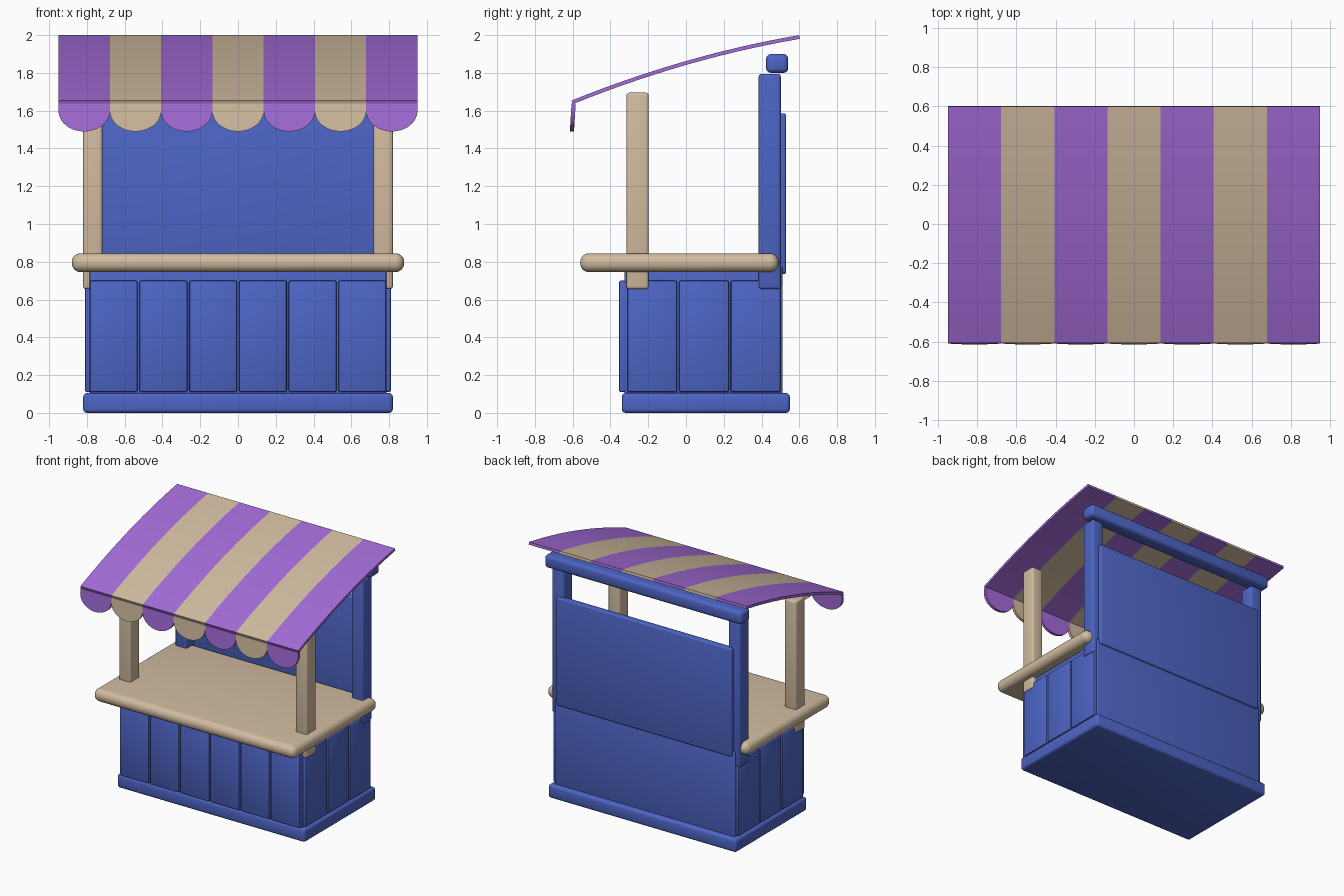
import bpy, bmesh, math
from mathutils import Vector

if "Cube" in bpy.data.objects:
    bpy.data.objects.remove(bpy.data.objects["Cube"], do_unlink=True)


def material(name, rgb):
    m = bpy.data.materials.new(name)
    m.use_nodes = True
    m.diffuse_color = (*rgb, 1)
    node = next(n for n in m.node_tree.nodes if n.type == 'BSDF_PRINCIPLED')
    node.inputs["Base Color"].default_value = (*rgb, 1)
    return m


BLUE = material("blue_paint", (0.075, 0.13, 0.56))
WOOD = material("tan_wood", (0.64, 0.50, 0.35))
PURPLE = material("purple_cloth", (0.37, 0.15, 0.69))


def finish(name, bm, mat):
    bmesh.ops.recalc_face_normals(bm, faces=bm.faces)
    mesh = bpy.data.meshes.new(name)
    bm.to_mesh(mesh)
    bm.free()
    mesh.materials.append(mat)
    obj = bpy.data.objects.new(name, mesh)
    bpy.context.collection.objects.link(obj)
    bpy.ops.object.select_all(action='DESELECT')
    obj.select_set(True)
    bpy.context.view_layer.objects.active = obj
    bpy.ops.object.shade_smooth_by_angle(angle=math.radians(35))
    return obj


def box(name, x, y, z, mat, bevel=0.015, segments=3):
    """Rounded box from its (min, max) extents."""
    bm = bmesh.new()
    bmesh.ops.create_cube(bm, size=1)
    for v in bm.verts:
        v.co = Vector([(a + b) / 2 + c * (b - a) for (a, b), c in zip((x, y, z), v.co)])
    bmesh.ops.bevel(bm, geom=bm.edges[:], offset=bevel, segments=segments,
                    profile=0.5, affect='EDGES', clamp_overlap=True)
    return finish(name, bm, mat)


# Plinth, cabinet and counter
box("base", (-0.82, 0.82), (-0.34, 0.55), (0, 0.105), BLUE, 0.02)
box("cabinet", (-0.785, 0.785), (-0.325, 0.512), (0.08, 0.77), BLUE, 0.008)
box("counter", (-0.88, 0.88), (-0.56, 0.49), (0.745, 0.845), WOOD, 0.047, 6)

# Cladding planks on the front and both sides
PLANK_Z = (0.11, 0.70)
pitch = 1.58 / 6
for i in range(6):
    x = -0.79 + i * pitch
    box(f"front_plank_{i + 1}", (x + 0.005, x + pitch - 0.005), (-0.355, -0.315),
        PLANK_Z, BLUE, 0.01, 2)
pitch = 0.82 / 3
for side, s in (("left", 1), ("right", -1)):
    for i in range(3):
        y = -0.315 + i * pitch
        box(f"{side}_plank_{i + 1}", sorted((s * 0.77, s * 0.81)),
            (y + 0.005, y + pitch - 0.005), PLANK_Z, BLUE, 0.01, 2)
    # Posts
    post_x = sorted((s * 0.718, s * 0.82))
    box(f"{side}_front_post", post_x, (-0.315, -0.198), (0.655, 1.695), WOOD)
    box(f"{side}_back_post", post_x, (0.385, 0.502), (0.655, 1.795), BLUE)

# Back wall and top beam
box("back_panel", (-0.765, 0.765), (0.48, 0.53), (0.735, 1.585), BLUE, 0.012)
box("top_beam", (-0.86, 0.86), (0.424, 0.541), (1.80, 1.90), BLUE, 0.025)

# Awning: arched cloth stripes with a hanging scallop on each
STRIPES, STEPS, HALF, THICK = 7, 14, 0.95, 0.02
width = 2 * HALF / STRIPES


def awning_stripe(name, x0, x1, mat):
    bm = bmesh.new()
    rows = []
    for i in range(STEPS + 1):
        t = i / STEPS
        y = -0.603 + 1.204 * t
        z = 1.644 + 0.346 * t + 0.14 * t * (1 - t)
        slope = Vector((0, 1.204, 0.346 + 0.14 * (1 - 2 * t))).normalized()
        n = Vector((0, -slope.z, slope.y)) * THICK / 2
        c = Vector((0, y, z))
        rows.append([bm.verts.new(p + Vector((x, 0, 0)))
                     for p, x in ((c + n, x0), (c + n, x1), (c - n, x1), (c - n, x0))])
    for a, b in zip(rows, rows[1:]):
        for k in range(4):
            bm.faces.new((a[k], a[(k + 1) % 4], b[(k + 1) % 4], b[k]))
    bm.faces.new(rows[0])
    bm.faces.new(rows[-1])
    finish(name, bm, mat)


def scallop(name, cx, mat):
    bm = bmesh.new()
    r = width / 2
    arc = [math.pi * (1 + k / 20) for k in range(21)]
    outline = [(cx + r, 1.637), (cx - r, 1.637)]
    outline += [(cx + r * math.cos(a), 1.598 + 0.108 * math.sin(a)) for a in arc]
    verts = [bm.verts.new((x, -0.606 - (1.637 - z) * 0.06, z)) for x, z in outline]
    face = bm.faces.new(verts)
    grown = bmesh.ops.extrude_face_region(bm, geom=[face], use_keep_orig=True)
    for v in grown["geom"]:
        if isinstance(v, bmesh.types.BMVert):
            v.co.y += 0.022
    finish(name, bm, mat)


for i in range(STRIPES):
    x0 = -HALF + i * width
    mat = WOOD if i % 2 else PURPLE
    awning_stripe(f"awning_stripe_{i + 1}", x0, x0 + width, mat)
    scallop(f"awning_scallop_{i + 1}", x0 + width / 2, mat)
